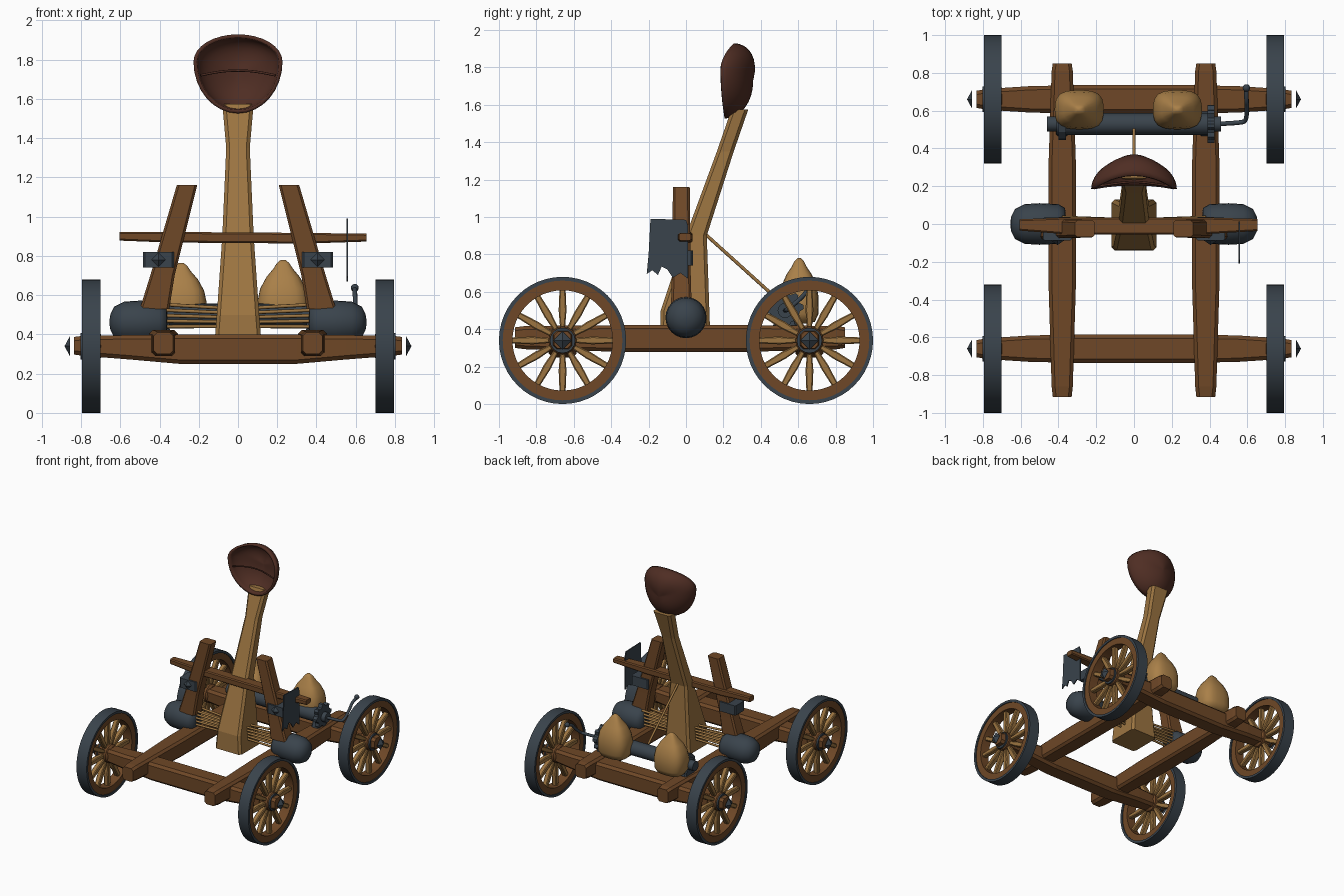
import bpy, bmesh, math
from mathutils import Vector as V

if "Cube" in bpy.data.objects:
    bpy.data.objects.remove(bpy.data.objects["Cube"])

X, Y, Z = V((1, 0, 0)), V((0, 1, 0)), V((0, 0, 1))


def material(name, *rgb):
    col = [(c / 255) ** 2.2 for c in rgb] + [1]
    m = bpy.data.materials.new(name)
    m.use_nodes = True
    m.diffuse_color = col
    b = m.node_tree.nodes["Principled BSDF"]
    b.inputs["Base Color"].default_value = col
    b.inputs["Roughness"].default_value = 0.8
    return m


STEEL = material("dark steel", 60, 69, 77)
WOOD = material("brown wood", 110, 73, 43)
PALE = material("pale wood", 155, 116, 67)
LEATHER = material("dark leather", 80, 49, 40)
SACK = material("sack cloth", 168, 127, 74)


def finish(name, bm, mat, smooth=None):
    bmesh.ops.remove_doubles(bm, verts=bm.verts, dist=1e-5)
    bmesh.ops.recalc_face_normals(bm, faces=bm.faces)
    for f in bm.faces:
        f.smooth = smooth is not None
    me = bpy.data.meshes.new(name)
    bm.to_mesh(me)
    bm.free()
    if smooth is not None:
        me.set_sharp_from_angle(angle=math.radians(smooth))
    me.materials.append(mat)
    ob = bpy.data.objects.new(name, me)
    bpy.context.collection.objects.link(ob)
    return ob


def bridge(bm, rings, caps=True, loop=False):
    vs = [[bm.verts.new(p) for p in r] for r in rings]
    n = len(vs[0])
    pairs = list(zip(vs, vs[1:])) + ([(vs[-1], vs[0])] if loop else [])
    for a, b in pairs:
        for i in range(n):
            j = (i + 1) % n
            bm.faces.new((a[i], a[j], b[j], b[i]))
    if caps and not loop:
        bm.faces.new(vs[0])
        bm.faces.new(vs[-1])
    return vs


def chamfered(c, u, v, hu, hv, k):
    """Rectangle with cut corners around c in the plane of u and v."""
    pts = [(hu, hv - k), (hu - k, hv), (k - hu, hv), (-hu, hv - k),
           (-hu, k - hv), (k - hu, -hv), (hu - k, -hv), (hu, k - hv)]
    return [V(c) + u * a + v * b for a, b in pts]


def beam(name, stations, u, v, mat, k=0.015):
    bm = bmesh.new()
    bridge(bm, [chamfered(c, u, v, a, b, k) for c, a, b in stations])
    return finish(name, bm, mat)


def lathe_x(name, profile, y, z, mat, n=32, loop=False, smooth=35, tooth=0.0):
    """Turn (x, radius) points about an axis along x."""
    bm = bmesh.new()
    rings = []
    for x, r in profile:
        ring = []
        for i in range(n):
            a = math.tau * i / n
            q = r - (tooth if i // 2 % 2 and r > tooth else 0)
            ring.append((x, y + q * math.cos(a), z + q * math.sin(a)))
        rings.append(ring)
    bridge(bm, rings, loop=loop)
    return finish(name, bm, mat, smooth)


def cord(name, pts, r, mat, kind="POLY"):
    cu = bpy.data.curves.new(name, "CURVE")
    cu.dimensions = "3D"
    cu.bevel_depth, cu.bevel_resolution, cu.use_fill_caps = r, 2, True
    sp = cu.splines.new(kind)
    sp.points.add(len(pts) - 1)
    for p, q in zip(sp.points, pts):
        p.co = (*q, 1)
    if kind == "NURBS":
        sp.use_endpoint_u, sp.order_u = True, 3
    cu.materials.append(mat)
    ob = bpy.data.objects.new(name, cu)
    bpy.context.collection.objects.link(ob)


# Wheels and axles
def wheel(tag, s, y):
    x, z = 0.748 * s, 0.34
    lathe_x(tag + "_tyre", [(x - .047, .34), (x + .047, .34), (x + .047, .32), (x - .047, .32)],
            y, z, STEEL, 48, True)
    lathe_x(tag + "_felloe", [(x - .04, .325), (x + .04, .325), (x + .04, .268), (x - .04, .268)],
            y, z, WOOD, 48, True)
    bm = bmesh.new()
    for i in range(12):
        a = math.tau * i / 12
        d, t = V((0, math.cos(a), math.sin(a))), V((0, -math.sin(a), math.cos(a)))
        c = V((x, y, z))
        bridge(bm, [chamfered(c + d * r, X, t, .02, w, .006)
                    for r, w in ((.05, .012), (.16, .021), (.28, .016))])
    finish(tag + "_spokes", bm, PALE)
    lathe_x(tag + "_hub", [(x - .05, .06), (x - .035, .075), (x + .035, .075), (x + .05, .06)],
            y, z, WOOD, 16)
    lathe_x(tag + "_hub_band", [(s * .79, .068), (s * .803, .068)], y, z, STEEL, 16)
    lathe_x(tag + "_axle_stud", [(s * .857, .05), (s * .883, .002)], y, z, STEEL, 4, smooth=10)


for end, y in (("front", -.66), ("rear", .66)):
    half = [(.3, .075, .325, .075), (.55, .07, .334, .062), (.78, .055, .342, .052), (.835, .045, .342, .045)]
    st = [((-x, y, c), a, b) for x, a, c, b in reversed(half)]
    st += [((x, y, c), a, b) for x, a, c, b in half]
    beam(end + "_axle", st, Y, Z, WOOD, .02)
    for side, s in (("left", 1), ("right", -1)):
        wheel(f"{end}_{side}_wheel", s, y)

# Side rails, barrels, uprights and their brackets
for side, s in (("left", 1), ("right", -1)):
    x = .38 * s
    beam(side + "_rail", [((x, -.915, .355), .05, .055), ((x, -.86, .355), .056, .062),
                          ((x, -.3, .35), .073, .072), ((x, .3, .35), .073, .072),
                          ((x, .81, .355), .056, .062), ((x, .85, .355), .05, .055)], X, Z, WOOD, .018)
    lathe_x(side + "_barrel", [(s * a, r) for a, r in (
        (.36, .03), (.365, .085), (.4, .105), (.5, .11), (.58, .105), (.63, .08), (.65, .04), (.655, .01))],
        0, .462, STEEL, 24, smooth=60)
    beam(side + "_upright", [((.425 * s, -.025, .53), .075, .055), ((.385 * s, -.025, .7), .062, .05),
                             ((.26 * s, -.025, 1.16), .052, .045)], X, Y, WOOD, .012)
    beam(side + "_bracket", [((.405 * s, -.025, .74), .078, .062), ((.405 * s, -.025, .82), .078, .062)],
         X, Y, STEEL, .01)
    bm = bmesh.new()
    c = V((.405 * s, -.085, .78))
    bridge(bm, [[c - Y * d + X * r * a + Z * r * b for a, b in ((1, 0), (0, 1), (-1, 0), (0, -1))]
                for d, r in ((0, .038), (.025, .002))])
    finish(side + "_bracket_stud", bm, STEEL)

beam("crossbar", [((-.605, -.005, .9), .03, .022), ((-.35, -.01, .895), .045, .027),
                  ((.35, -.01, .89), .045, .027), ((.655, -.005, .893), .032, .02)], Y, Z, WOOD, .008)

# Throwing arm
beam("throwing_arm", [((0, -.005, .35), .12, .135), ((0, -.005, .5), .108, .13),
                      ((0, .055, .9), .08, .056), ((0, .21, 1.35), .06, .045),
                      ((0, .288, 1.575), .08, .045)], X, Y, PALE, .018)

# Bowl: an egg-shaped open shell facing forward
bm = bmesh.new()
rings = []
for i in range(9):
    phi = math.pi / 2 * i / 8.2
    k, d = math.cos(phi), math.sin(phi)
    ring = []
    for j in range(32):
        a = math.tau * j / 32
        sn = math.sin(a)
        z = 1.79 + (.13 if sn > 0 else .255) * sn
        rim = .185 + (.07 if sn > 0 else .02) * sn * sn
        ring.append((.218 * math.cos(a) * k, rim * k + .2 * (1 - k) + .15 * d, 1.73 + (z - 1.73) * k))
    rings.append(ring)
vs = bridge(bm, rings, caps=False)
bm.faces.new(vs[-1])
bowl = finish("bowl", bm, LEATHER, 50)
mod = bowl.modifiers.new("shell", "SOLIDIFY")
mod.thickness, mod.offset = .018, 0
cord("bowl_strap", [(-.19, .2, 1.72), (-.1, .215, 1.74), (0, .225, 1.745), (.1, .215, 1.74), (.19, .2, 1.72)],
     .006, LEATHER, "NURBS")

# Twisted rope bundle and pull rope
for i in range(5):
    for y in (-.035, .035):
        z = .435 + .028 * i
        cord("torsion_rope", [(-.38, y, z + .005), (0, y * .6, .485 + (z - .49) * .8), (.38, y, z + .005)],
             .009, PALE)
cord("pull_rope", [(0, .09, .92), (0, .5, .55)], .009, PALE)

# Winch
lathe_x("winch_drum", [(-.46, .04), (-.41, .04), (-.41, .058), (.4, .058), (.4, .04), (.46, .04)],
        .53, .5, STEEL, 16)
lathe_x("winch_gear", [(.39, .1), (.425, .1)], .53, .51, STEEL, 32, smooth=10, tooth=.02)
lathe_x("winch_flange", [(-.4, .085), (-.36, .085)], .53, .5, STEEL, 12, smooth=10)
for s in (1, -1):
    beam("winch_support", [((.38 * s, .53, .4), .035, .07), ((.38 * s, .53, .5), .025, .04)], X, Y, STEEL, .01)
cord("winch_crank", [(.44, .53, .5), (.57, .535, .5), (.595, .55, .51), (.598, .62, .57),
                     (.595, .66, .62), (.595, .73, .635)], .012, STEEL, "NURBS")
bm = bmesh.new()
bmesh.ops.create_uvsphere(bm, u_segments=12, v_segments=8, radius=.02)
bmesh.ops.translate(bm, verts=bm.verts, vec=(.595, .72, .637))
finish("crank_knob", bm, STEEL, 60)

# Sacks, slightly squared in plan
for name, x, h in (("right_sack", -.29, .335), ("left_sack", .23, .35)):
    bm = bmesh.new()
    rings = []
    for t, r in ((0, .06), (.03, .105), (.15, .128), (.4, .13), (.58, .117), (.75, .085),
                 (.87, .05), (.95, .032), (1, .012)):
        ring = []
        for i in range(24):
            a = math.tau * i / 24
            c, s = math.cos(a), math.sin(a)
            q = r / (c ** 4 + s ** 4) ** .17
            ring.append((x + q * c, .605 + .8 * q * s, .43 + h * t))
        rings.append(ring)
    bridge(bm, rings)
    finish(name, bm, SACK, 60)

# Tattered banner plate hanging from the crossbar end
bm = bmesh.new()
edge = [(-.19, .99), (0, .985), (.012, .95), (.01, .67), (-.03, .7), (-.07, .675), (-.1, .72),
        (-.13, .735), (-.15, .69), (-.18, .715), (-.21, .695), (-.2, .8)]
bridge(bm, [[(x, y, z) for y, z in edge] for x in (.552, .56)])
finish("banner_plate", bm, STEEL)
